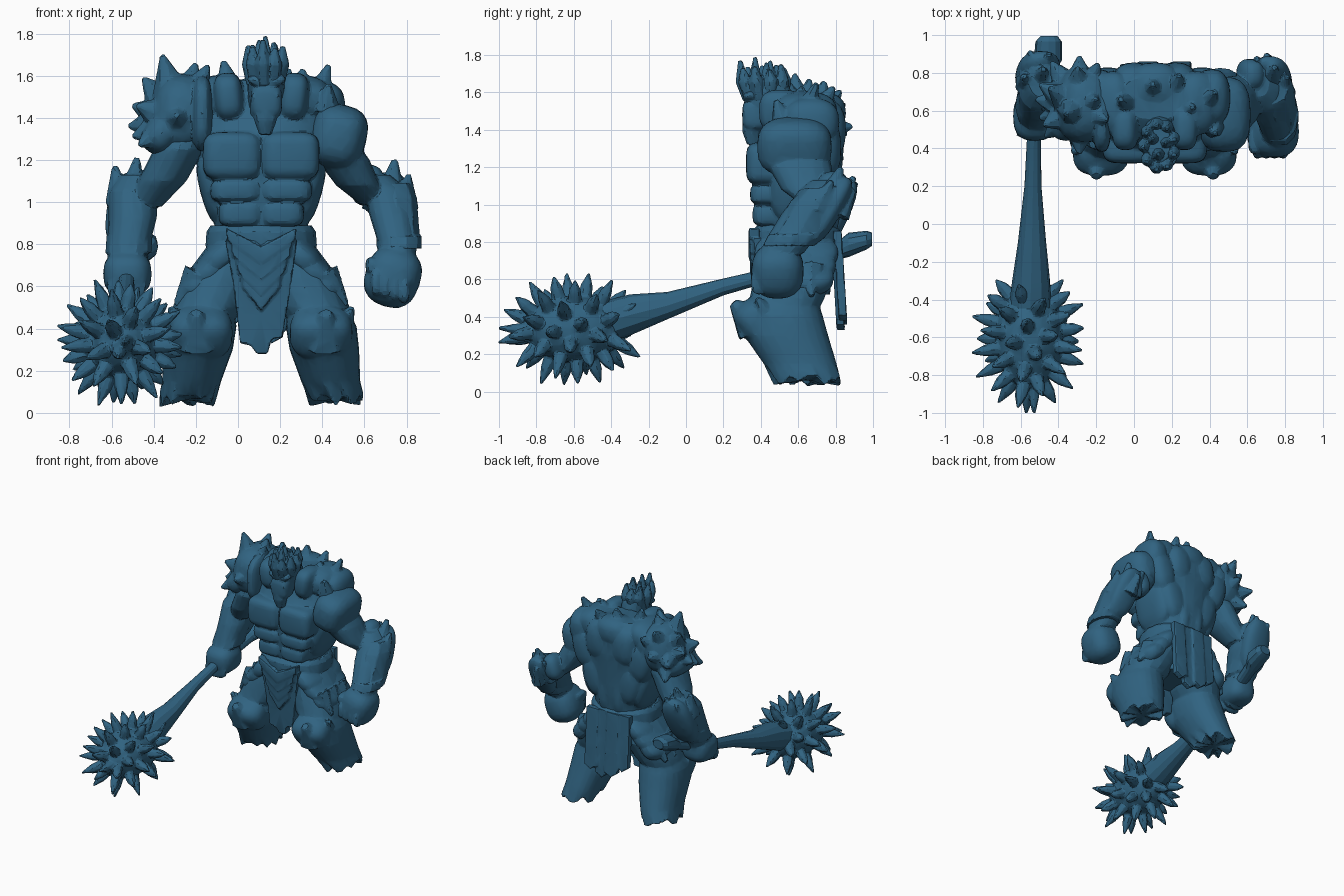
import bpy, bmesh, math, random
from mathutils import Vector, Matrix, Euler

random.seed(4)
CX = 0.11  # body's own centre line
blue = bpy.data.materials.new("slate_blue")
blue.diffuse_color = (0.03, 0.125, 0.22, 1)


def blob(bm, c, r, rot=(0, 0, 0), e=0.8, sub=3):
    """Ellipsoid; e below 1 makes it boxier."""
    m = Matrix.Translation(c) @ Euler([math.radians(a) for a in rot]).to_matrix().to_4x4()
    for v in bmesh.ops.create_icosphere(bm, subdivisions=sub, radius=1)["verts"]:
        v.co = m @ Vector([math.copysign(abs(a) ** e, a) * k for a, k in zip(v.co, r)])


def loft(bm, secs, axis="z", n=16, e=0.9, ragged=0.0):
    """Rings (x, y, z, r1, r2) lying across the axis; ragged roughens the last ring."""
    rings = []
    for i, (x, y, z, a, b) in enumerate(secs):
        ring = []
        for k in range(n):
            t = math.tau * k / n
            p, q = [math.copysign(abs(f) ** e, f) for f in (math.cos(t), math.sin(t))]
            d = random.uniform(-ragged, ragged) if i == len(secs) - 1 else 0
            co = (x + a * p, y + b * q, z + d) if axis == "z" else (x + a * p, y, z + b * q)
            ring.append(bm.verts.new(co))
        rings.append(ring)
    for r0, r1 in zip(rings, rings[1:]):
        for k in range(n):
            bm.faces.new((r0[k], r0[(k + 1) % n], r1[(k + 1) % n], r1[k]))
    for ring in (rings[0], rings[-1]):
        mid = bm.verts.new(sum((v.co for v in ring), Vector()) / n)
        for k in range(n):
            bm.faces.new((ring[k], ring[(k + 1) % n], mid))


def spike(bm, base, tip, r, blunt=0.2, n=7):
    base, tip = Vector(base), Vector(tip)
    d = tip - base
    m = Matrix.Translation(base + d / 2) @ d.to_track_quat("Z", "Y").to_matrix().to_4x4()
    bmesh.ops.create_cone(bm, cap_ends=True, segments=n, radius1=r, radius2=r * blunt,
                          depth=d.length, matrix=m)


def panel(bm, pts, y0, y1, thick):
    """Outline in x,z, thickened in y; y runs from y0 at the top to y1 at the bottom."""
    top, bot = max(p[1] for p in pts), min(p[1] for p in pts)
    sides = []
    for off in (0, thick):
        sides.append([bm.verts.new((x, y0 + (y1 - y0) * (top - z) / (top - bot) + off, z)) for x, z in pts])
    n = len(pts)
    for k in range(n):
        bm.faces.new((sides[0][k], sides[0][(k + 1) % n], sides[1][(k + 1) % n], sides[1][k]))
    bm.faces.new(sides[0])
    bm.faces.new(sides[1])


def finish(name, bm, voxel=0.01, ratio=0.13):
    """Fuse the masses of one part, then cut it down to facets."""
    bmesh.ops.recalc_face_normals(bm, faces=bm.faces)
    me = bpy.data.meshes.new(name)
    bm.to_mesh(me)
    bm.free()
    me.materials.append(blue)
    ob = bpy.data.objects.new(name, me)
    bpy.context.collection.objects.link(ob)
    bpy.ops.object.select_all(action="DESELECT")
    ob.select_set(True)
    bpy.context.view_layer.objects.active = ob
    if voxel:
        mod = ob.modifiers.new("fuse", "REMESH")
        mod.mode = "VOXEL"
        mod.voxel_size = voxel
        bpy.ops.object.modifier_apply(modifier="fuse")
        mod = ob.modifiers.new("facet", "DECIMATE")
        mod.ratio = ratio
        bpy.ops.object.modifier_apply(modifier="facet")
    bpy.ops.object.shade_smooth_by_angle(angle=math.radians(16))


# torso: core, then paired muscles
bm = bmesh.new()
loft(bm, [(CX, .60, .52, .17, .17), (CX, .59, .70, .23, .20), (CX, .60, .88, .22, .21),
          (CX, .60, 1.0, .245, .225), (CX, .60, 1.2, .285, .235), (CX, .615, 1.33, .32, .23),
          (CX, .64, 1.42, .31, .20), (CX, .65, 1.52, .28, .17), (CX, .67, 1.58, .18, .12)], n=24)
for s in (-1, 1):
    blob(bm, (CX + s * .138, .43, 1.22), (.14, .11, .115), e=.5)           # chest
    blob(bm, (CX + s * .12, .44, 1.055), (.122, .098, .056), e=.55)        # upper belly
    blob(bm, (CX + s * .10, .45, .945), (.103, .095, .062), e=.55)         # lower belly
    blob(bm, (CX + s * .22, .62, 1.06), (.07, .17, .18), (0, s * 15, 0))   # flank
    blob(bm, (CX + s * .11, .75, 1.40), (.11, .105, .16))                  # upper back
    blob(bm, (CX + s * .25, .73, 1.30), (.10, .10, .17), (0, s * 15, 0))   # shoulder blade
    blob(bm, (CX + s * .15, .745, 1.10), (.10, .08, .17), (0, s * 15, 0))
    blob(bm, (CX + s * .06, .755, 1.0), (.055, .07, .17))                  # spine muscle
    blob(bm, (CX + s * .22, .64, 1.49), (.11, .17, .11), (0, s * 18, 0))   # neck slope
    blob(bm, (CX + s * .155, .51, 1.50), (.07, .12, .115), (0, s * 6, 0), e=.7)
    blob(bm, (CX + s * .30, .67, 1.44), (.10, .15, .13))
blob(bm, (CX, .73, 1.49), (.14, .125, .11))                                # hump
for b, t in [((.38, .64, 1.5), (.43, .7, 1.65)), ((.28, .6, 1.52), (.31, .62, 1.63)),
             ((.22, .72, 1.52), (.24, .79, 1.63)), ((-.04, .64, 1.54), (-.07, .66, 1.67)),
             ((.10, .72, 1.55), (.1, .74, 1.66)), ((.42, .52, 1.44), (.43, .48, 1.56))]:
    spike(bm, b, t, .07)
finish("torso", bm)

# head with muzzle and beard
bm = bmesh.new()
loft(bm, [(.13, .60, 1.38, .07, .08), (.13, .5, 1.45, .08, .12), (.135, .45, 1.54, .09, .13),
          (.135, .43, 1.63, .088, .125), (.135, .42, 1.69, .06, .09)])
blob(bm, (.135, .37, 1.48), (.075, .07, .085), e=.6)
loft(bm, [(.13, .36, 1.48, .068, .06), (.13, .35, 1.39, .055, .05), (.13, .36, 1.32, .03, .035)], n=8)
for s in (-1, 1):
    blob(bm, (.135 + s * .042, .34, 1.575), (.05, .035, .022), (0, s * -15, 0))
    spike(bm, (.13 + s * .055, .37, 1.42), (.13 + s * .065, .305, 1.51), .022)
finish("head", bm, .009, .2)

# crown of blunt horns
bm = bmesh.new()
for k in range(9):
    t = math.tau * (k + .5) / 9
    x, y = math.cos(t), math.sin(t)
    mid = (.133 + x * .078, .415 + y * .115, 1.66)
    spike(bm, (.133 + x * .06, .42 + y * .085, 1.56), mid, .034, 1.15)
    spike(bm, mid, (.133 + x * .085, .405 + y * .118, random.uniform(1.72, 1.77)), .039, .3)
for x, y, h in [(.13, .37, 1.79), (.10, .45, 1.77), (.17, .43, 1.76)]:
    spike(bm, (x, y, 1.62), (x, y, h), .05)
finish("crown", bm, .008, .25)

# bare arm with clenched fist
bm = bmesh.new()
blob(bm, (.475, .58, 1.31), (.135, .20, .155), (0, 14, 0), e=.72)
loft(bm, [(.45, .6, 1.32, .09, .15), (.50, .61, 1.2, .125, .17), (.57, .65, 1.08, .105, .14),
          (.65, .72, .99, .07, .09)])
blob(bm, (.615, .79, 1.08), (.065, .085, .10), (0, 20, 0))
loft(bm, [(.66, .75, 1.13, .06, .08), (.70, .72, 1.07, .095, .12), (.73, .66, .95, .11, .15),
          (.755, .56, .82, .095, .13), (.755, .51, .74, .09, .12)])
blob(bm, (.735, .49, .645), (.132, .14, .145), (0, 18, 0), e=.8)
for k in range(4):
    blob(bm, (.655 + .045 * k, .39, .62 - .012 * k), (.027, .045, .065), e=.75, sub=2)
blob(bm, (.64, .44, .70), (.035, .07, .04), e=.7)
finish("bare_arm", bm)

# bracer on the bare arm, with a leaf-shaped elbow plate
bm = bmesh.new()
loft(bm, [(.735, .74, 1.09, .09, .11), (.75, .70, 1.02, .10, .14), (.765, .59, .82, .10, .15),
          (.765, .57, .79, .09, .13)], n=8)
loft(bm, [(.765, .585, .84, .108, .15), (.765, .55, .78, .108, .145)], n=10)
blob(bm, (.735, .77, .97), (.10, .06, .20), (-30, -8, 0))
for b, t, r in [((.72, .76, 1.02), (.745, .83, 1.20), .08), ((.79, .70, .98), (.81, .78, 1.13), .07),
                ((.66, .77, .98), (.65, .88, 1.14), .075), ((.73, .82, .94), (.70, .90, 1.08), .06)]:
    spike(bm, b, t, r)
finish("bracer", bm, .01, .2)

# armoured arm gripping the club
bm = bmesh.new()
loft(bm, [(-.22, .62, 1.4, .1, .12), (-.28, .62, 1.25, .12, .16), (-.36, .65, 1.1, .115, .14),
          (-.44, .7, .98, .08, .1)])
loft(bm, [(-.49, .76, 1.13, .07, .09), (-.50, .74, 1.05, .115, .14), (-.50, .70, .93, .115, .15),
          (-.52, .63, .79, .10, .12), (-.53, .59, .70, .09, .11)])
blob(bm, (-.525, .57, .66), (.115, .13, .105), e=.75)
for k in range(4):
    blob(bm, (-.53, .48 + .05 * k, .60 + .012 * k), (.095, .028, .07), e=.75, sub=2)
loft(bm, [(-.515, .66, .84, .11, .13), (-.52, .62, .76, .11, .125)], n=10)
blob(bm, (-.51, .80, .95), (.115, .07, .21), (-25, 8, 0))
for b, t in [((-.50, .76, 1.03), (-.48, .82, 1.21)), ((-.56, .74, 1.0), (-.585, .78, 1.17)),
             ((-.54, .80, .95), (-.55, .91, 1.12)), ((-.46, .8, .98), (-.45, .90, 1.15))]:
    spike(bm, b, t, .075)
finish("club_arm", bm)

# spiked shoulder guard
bm = bmesh.new()
blob(bm, (-.27, .63, 1.42), (.145, .20, .19), (0, 12, 0), e=.8)
blob(bm, (-.36, .62, 1.33), (.09, .18, .11), (0, 35, 0))
blob(bm, (-.17, .56, 1.42), (.05, .18, .18), e=.7)
c = Vector((-.28, .62, 1.38))
for t in [(-.36, .58, 1.70), (-.20, .66, 1.66), (-.14, .55, 1.65), (-.48, .52, 1.46), (-.50, .56, 1.31),
          (-.47, .46, 1.27), (-.29, .37, 1.41), (-.50, .74, 1.46), (-.44, .86, 1.38), (-.29, .89, 1.42),
          (-.30, .83, 1.61), (-.45, .72, 1.59), (-.19, .85, 1.54), (-.40, .84, 1.24), (-.52, .66, 1.36)]:
    t = Vector(t)
    spike(bm, c + (t - c) * .45, t, .095, .12)
finish("shoulder_guard", bm, .01, .2)

# legs with knee guards and ragged ends
for s, name in ((-1, "club_side_leg"), (1, "bare_side_leg")):
    bm = bmesh.new()
    loft(bm, [(CX + s * .13, .59, .80, .12, .18), (CX + s * .19, .58, .64, .18, .21),
              (CX + s * .25, .54, .50, .17, .20), (CX + s * .30, .52, .40, .14, .17)])
    loft(bm, [(CX + s * .27, .52, .50, .14, .18), (CX + s * .285, .51, .41, .168, .22),
              (CX + s * .30, .535, .30, .165, .225), (CX + s * .33, .61, .15, .14, .195),
              (CX + s * .355, .65, .06, .132, .18)], n=24, ragged=.035)
    blob(bm, (CX + s * .285, .38, .38), (.15, .11, .125), (35, 0, 0), e=.75)
    spike(bm, (CX + s * .30, .37, .36), (CX + s * .31, .25, .475), .13)
    spike(bm, (CX + s * .37, .45, .38), (CX + s * .43, .38, .50), .08)
    finish(name, bm)

# belt and layered hip skirts
bm = bmesh.new()
loft(bm, [(CX, .59, .89, .24, .21), (CX, .59, .86, .26, .235), (CX, .59, .79, .265, .235),
          (CX, .59, .76, .24, .22)], n=20)
for s in (-1, 1):
    for k in range(3):
        x, z = CX + s * (.19 + .05 * k), .74 - .065 * k
        blob(bm, (x, .59, z), (.115, .225 - .012 * k, .075), (0, s * 42, 0), e=.75)
    for y in (.46, .56, .67):
        spike(bm, (CX + s * .30, y, .66), (CX + s * .405, y, .51), .075)
finish("hip_skirt", bm)

# front loincloth under V-shaped plates
bm = bmesh.new()
panel(bm, [(-.06, .82), (.28, .82), (.25, .60), (.21, .36), (.16, .35), (.14, .28), (.09, .28),
           (.06, .32), (.01, .33), (-.02, .6)], .36, .39, .07)
for k in range(4):
    z, w = .88 - .075 * k, .17 - .025 * k
    panel(bm, [(CX - w, z), (CX, z - .09), (CX + w, z), (CX + w - .01, z - .06), (CX, z - .17),
               (CX - w + .01, z - .06)], .335 + .006 * k, .335 + .006 * k, .06)
finish("front_cloth", bm, .009, .2)

# back cloth in hanging folds
bm = bmesh.new()
for k in range(4):
    x = -.07 + .09 * k
    z = (.42, .36, .33, .38)[k]
    panel(bm, [(x, .86), (x + .10, .86), (x + .105, z + .03), (x + .05, z), (x - .005, z + .04)],
          .775 + .012 * (k % 2), .805 + .012 * (k % 2), .045)
finish("back_cloth", bm, .01, .2)

# club handle with a lumpy pommel
bm = bmesh.new()
loft(bm, [(-.45, .995, .815, .045, .035), (-.452, .965, .81, .07, .05), (-.455, .87, .785, .075, .065),
          (-.47, .80, .75, .05, .045), (-.53, .45, .625, .037, .037), (-.535, .2, .56, .045, .045),
          (-.54, -.1, .46, .075, .073), (-.545, -.3, .41, .10, .11), (-.55, -.5, .35, .12, .12)],
     axis="y", n=12)
finish("club_handle", bm, 0)

# club head with stout spikes spread evenly over it
bm = bmesh.new()
c, r = Vector((-.555, -.60, .335)), Vector((.18, .27, .178))
blob(bm, c, r, e=1)
N = 50
for k in range(N):
    y = 1 - 2 * (k + .5) / N
    if y > .9:
        continue
    a, q = k * 2.39996, math.sqrt(1 - y * y)
    d = Vector((q * math.cos(a), y, q * math.sin(a)))
    p = c + Vector([i * j for i, j in zip(d, r)])
    nrm = (Vector([i / j for i, j in zip(d, r)]).normalized() + d * .4).normalized()
    mid = p + nrm * .06
    spike(bm, p - nrm * .03, mid, .042, .8)
    spike(bm, mid, p + nrm * random.uniform(.11, .15), .034, .2)
spike(bm, (-.53, -.82, .33), (-.53, -1.0, .34), .05)
finish("club_head", bm, .009, .25)
